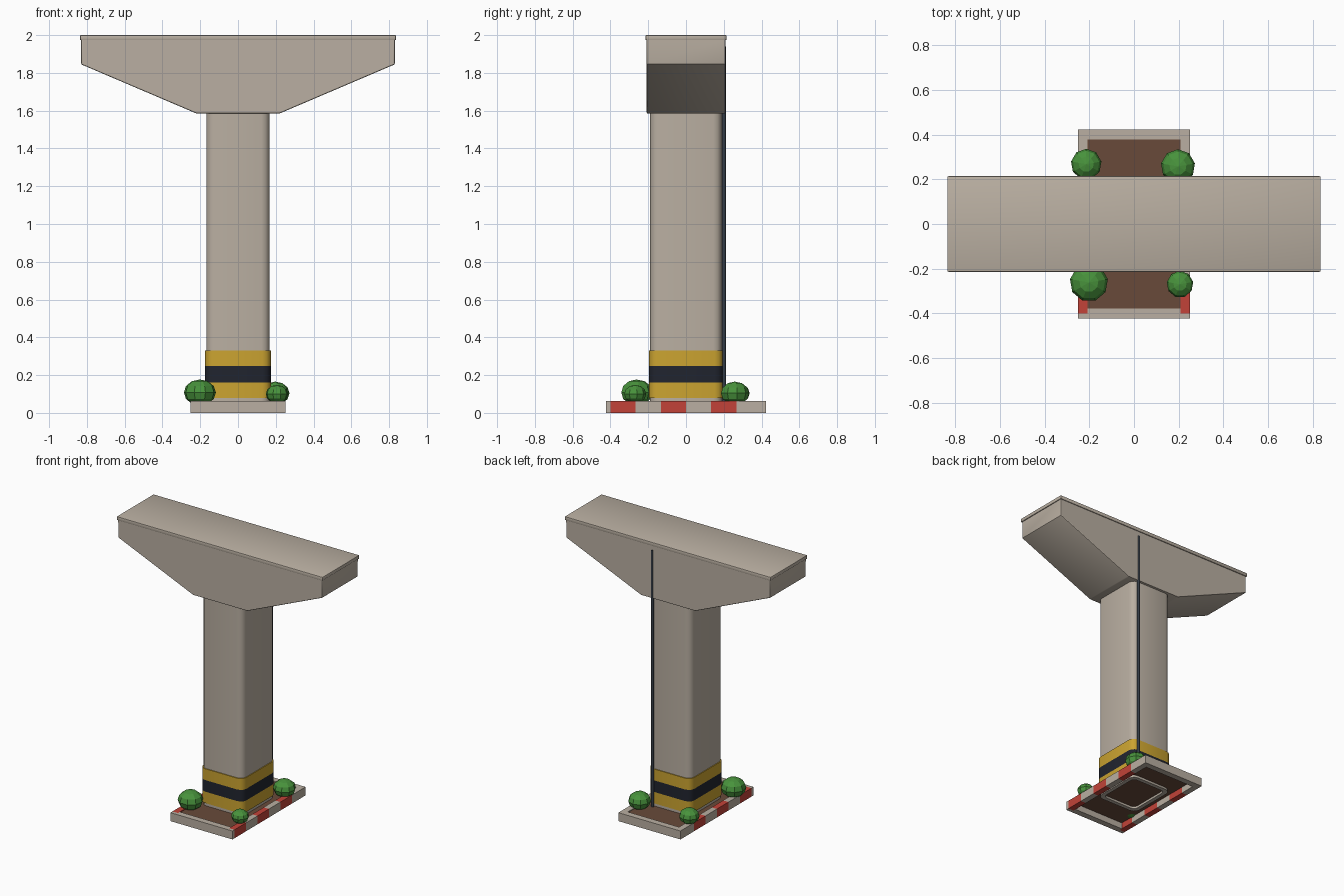
import bpy, bmesh, math

cube = bpy.data.objects.get("Cube")
if cube:
    bpy.data.objects.remove(cube, do_unlink=True)


def material(name, rgb):
    m = bpy.data.materials.new(name)
    m.use_nodes = True
    m.diffuse_color = (*rgb, 1)
    m.node_tree.nodes["Principled BSDF"].inputs["Base Color"].default_value = (*rgb, 1)
    return m


STONE = material("warm concrete", (0.49, 0.43, 0.36))
YELLOW = material("warning yellow", (0.60, 0.37, 0.03))
BLACK = material("warning black", (0.015, 0.018, 0.028))
RED = material("curb red", (0.54, 0.055, 0.04))
SOIL = material("soil brown", (0.14, 0.068, 0.042))
GREEN = material("leaf green", (0.065, 0.29, 0.045))
SLATE = material("pipe slate", (0.035, 0.045, 0.06))


def finish(bm, name, mat, smooth=None):
    bmesh.ops.recalc_face_normals(bm, faces=bm.faces)
    mesh = bpy.data.meshes.new(name)
    bm.to_mesh(mesh)
    bm.free()
    mesh.materials.append(mat)
    ob = bpy.data.objects.new(name, mesh)
    bpy.context.collection.objects.link(ob)
    if smooth:
        bpy.ops.object.select_all(action="DESELECT")
        ob.select_set(True)
        bpy.context.view_layer.objects.active = ob
        bpy.ops.object.shade_smooth_by_angle(angle=math.radians(smooth))
    return ob


def extrude(name, mat, points, offset, smooth=None, bevel=0):
    """Solid made by sweeping a closed outline along an offset vector."""
    bm = bmesh.new()
    face = bm.faces.new([bm.verts.new(p) for p in points])
    out = bmesh.ops.extrude_face_region(bm, geom=[face])
    moved = [v for v in out["geom"] if isinstance(v, bmesh.types.BMVert)]
    bmesh.ops.translate(bm, verts=moved, vec=offset)
    if bevel:
        bmesh.ops.bevel(bm, geom=bm.edges[:], offset=bevel, segments=2,
                        profile=0.5, affect="EDGES")
    return finish(bm, name, mat, smooth)


def box(name, mat, x, y, z, bevel=0):
    base = [(x[0], y[0], z[0]), (x[1], y[0], z[0]), (x[1], y[1], z[0]), (x[0], y[1], z[0])]
    return extrude(name, mat, base, (0, 0, z[1] - z[0]), 30 if bevel else None, bevel)


def rounded(hx, hy, r, z, steps=3):
    """Rounded rectangle outline at height z."""
    pts = []
    for q, (sx, sy) in enumerate([(1, 1), (-1, 1), (-1, -1), (1, -1)]):
        for i in range(steps + 1):
            a = math.pi / 2 * (q + i / steps)
            pts.append((sx * (hx - r) + r * math.cos(a), sy * (hy - r) + r * math.sin(a), z))
    return pts


def sleeve(name, mat, hx, hy, r, wall, z0, z1):
    """Rounded rectangular tube."""
    bm = bmesh.new()
    loops = []
    for d, z in [(0, z0), (0, z1), (wall, z1), (wall, z0)]:
        loops.append([bm.verts.new(p) for p in rounded(hx - d, hy - d, r - d * 0.5, z)])
    n = len(loops[0])
    for k in range(4):
        a, b = loops[k], loops[(k + 1) % 4]
        for i in range(n):
            j = (i + 1) % n
            bm.faces.new((a[i], a[j], b[j], b[i]))
    return finish(bm, name, mat, 35)


# Column shaft, open at the foot
sleeve("column", STONE, 0.168, 0.19, 0.045, 0.03, 0.03, 1.6)

# Warning bands round the foot of the column
for name, mat, z0, z1 in [("lower_band", YELLOW, 0.078, 0.162),
                          ("middle_band", BLACK, 0.162, 0.247),
                          ("upper_band", YELLOW, 0.247, 0.33)]:
    sleeve(name, mat, 0.174, 0.196, 0.045, 0.015, z0, z1)

# Hammerhead cap with sloped undersides
half = [(0.22, 1.585), (0.83, 1.845), (0.83, 1.98)]
outline = half + [(-x, z) for x, z in reversed(half)]
extrude("cap", STONE, [(x, -0.208, z) for x, z in outline], (0, 0.416, 0), 20, 0.006)
box("cap_slab", STONE, (-0.836, 0.836), (-0.214, 0.214), (1.973, 2.0), 0.004)

# Drain pipe up the back face
bm = bmesh.new()
bmesh.ops.create_cone(bm, cap_ends=True, segments=10, radius1=0.011, radius2=0.011, depth=1.89)
bmesh.ops.translate(bm, verts=bm.verts, vec=(0.13, 0.201, 0.995))
finish(bm, "drain_pipe", SLATE, 40)

# Planter curb: plain end bars and striped sides
for name, s in [("front_curb", -1), ("back_curb", 1)]:
    box(name, STONE, (-0.252, 0.252), sorted((s * 0.4, s * 0.424)), (0, 0.062))
    box(name + "_inner", STONE, (-0.208, 0.208), sorted((s * 0.378, s * 0.4)), (0, 0.062))
step = 0.8 / 6
for side, s in [("left", 1), ("right", -1)]:
    for i in range(6):
        y = -0.4 + i * step
        box(f"{side}_curb_{i + 1}", STONE if i % 2 else RED,
            sorted((s * 0.208, s * 0.252)), (y, y + step), (0, 0.062))

# Soil bed
box("soil", SOIL, (-0.21, 0.21), (-0.38, 0.38), (0.046, 0.056))

# Corner shrubs
for i, (x, y, z, r) in enumerate([(-0.202, -0.262, 0.108, 0.086), (0.206, -0.27, 0.1, 0.06),
                                  (-0.214, 0.268, 0.104, 0.069), (0.197, 0.258, 0.104, 0.077)]):
    bm = bmesh.new()
    bmesh.ops.create_uvsphere(bm, u_segments=9, v_segments=6, radius=r)
    bmesh.ops.scale(bm, verts=bm.verts, vec=(1, 1, 0.8))
    bmesh.ops.translate(bm, verts=bm.verts, vec=(x, y, z))
    finish(bm, f"shrub_{i + 1}", GREEN)
